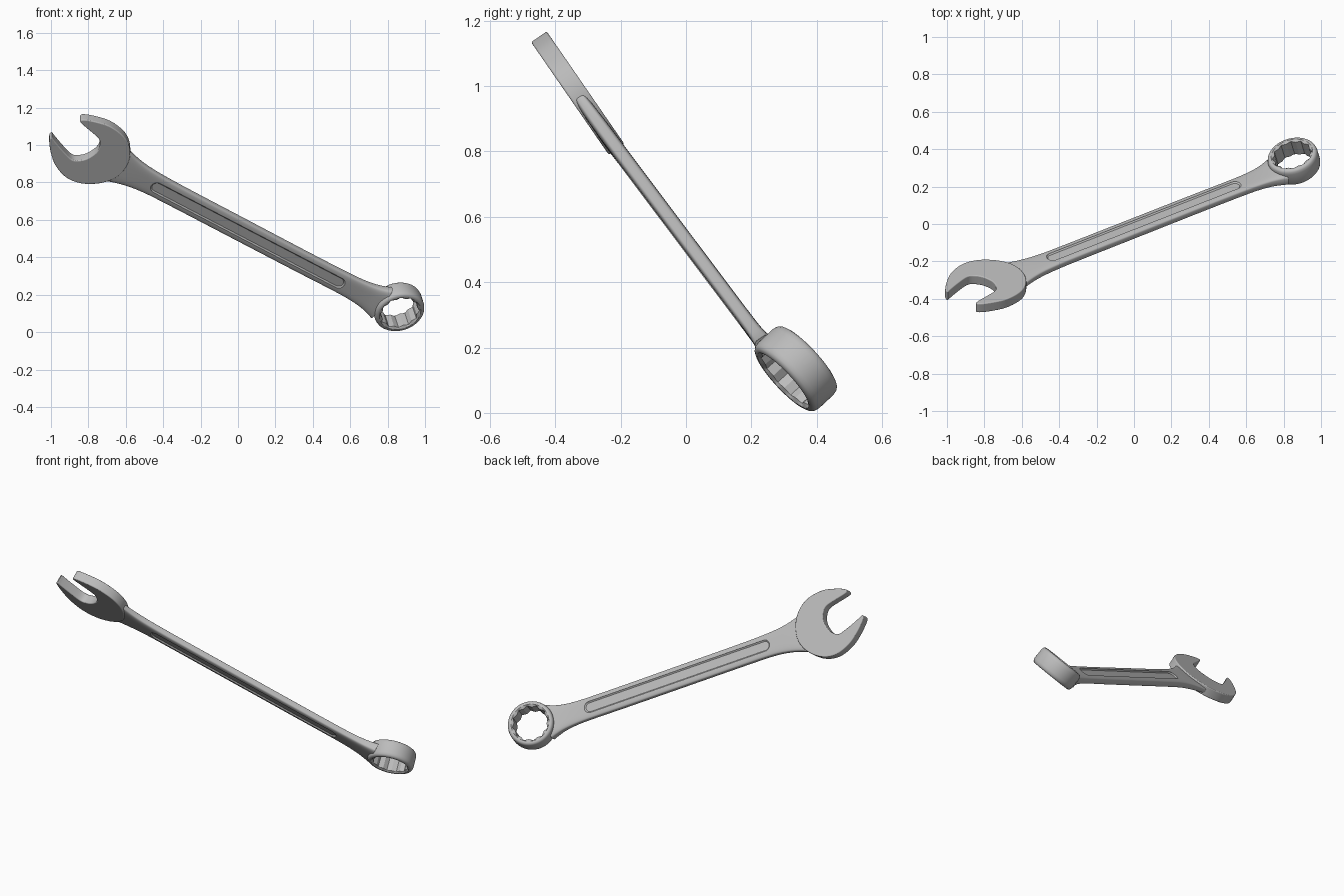
import bpy, bmesh, math
from mathutils import Matrix, Vector

if "Cube" in bpy.data.objects:
    bpy.data.objects.remove(bpy.data.objects["Cube"])

# Wrench frame: s along the handle, t across it, w out of the front face
e1, e2, n = Vector((1, 0, 0)), Vector((0, -.568, .823)), Vector((0, .823, .568))
u, v = .8405 * e1 - .5417 * e2, .5417 * e1 + .8405 * e2
FRAME = Matrix.Translation((0, -.032, .545)) @ Matrix((u, v, -n)).transposed().to_4x4()

steel = bpy.data.materials.new("steel grey")
steel.diffuse_color = (.5, .5, .5, 1)
steel.use_nodes = True
steel.node_tree.nodes["Principled BSDF"].inputs["Base Color"].default_value = steel.diffuse_color


def lean(s):
    """The handle leans slightly away from the plane of the jaw."""
    return -.03 * (s + .65) / 1.35


def finish(name, bm, matrix=FRAME):
    bmesh.ops.recalc_face_normals(bm, faces=bm.faces)
    me = bpy.data.meshes.new(name)
    bm.to_mesh(me)
    bm.free()
    me.materials.append(steel)
    ob = bpy.data.objects.new(name, me)
    bpy.context.collection.objects.link(ob)
    ob.matrix_world = matrix
    return ob


def loft(loops, close=False, caps=True):
    bm = bmesh.new()
    rows = [[bm.verts.new(p) for p in loop] for loop in loops]
    pairs = list(zip(rows, rows[1:])) + ([(rows[-1], rows[0])] if close else [])
    for a, b in pairs:
        for i in range(len(a)):
            j = (i + 1) % len(a)
            bm.faces.new((a[i], a[j], b[j], b[i]))
    if caps:
        bm.faces.new(rows[0])
        bm.faces.new(rows[-1])
    return bm


def spline(pts, steps, closed=True):
    """Catmull-Rom curve through the points."""
    out, k = [], len(pts)
    for i in range(k if closed else k - 1):
        q = [Vector(pts[(i + d) % k] if closed else pts[min(max(i + d, 0), k - 1)])
             for d in (-1, 0, 1, 2)]
        for j in range(steps):
            f = j / steps
            out.append(.5 * (2 * q[1] + (q[2] - q[0]) * f
                             + (2 * q[0] - 5 * q[1] + 4 * q[2] - q[3]) * f ** 2
                             + (3 * q[1] - q[0] - 3 * q[2] + q[3]) * f ** 3))
    return out if closed else out + [Vector(pts[-1])]


def bevel(ob, width, segments=3):
    m = ob.modifiers.new("round", 'BEVEL')
    m.width, m.segments, m.limit_method, m.angle_limit = width, segments, 'ANGLE', math.radians(50)


def smooth(ob, angle):
    bpy.ops.object.select_all(action='DESELECT')
    ob.select_set(True)
    bpy.context.view_layer.objects.active = ob
    bpy.ops.object.shade_smooth_by_angle(angle=math.radians(angle))


# Open jaw: outline of the outer curve, then the slot between the tips
outline = [(-1.165, -.055), (-1.12, -.108), (-1.055, -.162), (-.965, -.195), (-.875, -.182),
           (-.797, -.130), (-.748, -.062), (-.733, .01), (-.748, .09), (-.79, .155),
           (-.855, .197), (-.95, .212), (-1.04, .193), (-1.092, .172), (-1.104, .155),
           (-1.085, .143), (-1.02, .128), (-.955, .11), (-.928, .075), (-.921, .03),
           (-.938, -.025), (-.965, -.06), (-1.005, -.08), (-1.08, -.057), (-1.15, -.028),
           (-1.172, -.018), (-1.177, -.032)]
curve = spline(outline, 4)
jaw = finish("open_jaw", loft([[(p.x, p.y, w) for p in curve] for w in (-.029, .029)]))
bevel(jaw, .011)
smooth(jaw, 35)

# Handle: rounded-rectangle sections (s, half width, half thickness, t offset)
sections = [(-.85, .15, .018, .008), (-.80, .128, .020, .008), (-.74, .104, .022, .008),
            (-.66, .083, .023, .008), (-.56, .071, .023, .008), (-.40, .067, .023, .006),
            (0, .066, .023, .003), (.40, .065, .023, 0), (.66, .065, .023, 0),
            (.76, .069, .024, 0), (.83, .078, .027, 0), (.88, .092, .031, 0),
            (.915, .105, .034, 0)]
loops = []
for s, a, b, off in spline(sections, 4, closed=False):
    loop = []
    for i in range(40):
        c, d = math.cos(math.tau * i / 40), math.sin(math.tau * i / 40)
        loop.append((s, off + a * math.copysign(abs(c) ** .55, c),
                     lean(s) + b * math.copysign(abs(d) ** .42, d)))
    loops.append(loop)
handle = finish("handle", loft(loops))

# Long round-ended recess on both faces of the handle
for side, name in ((1, "front_recess_cutter"), (-1, "back_recess_cutter")):
    rows = []
    for r, h in ((.027, .0155), (.034, .021), (.040, .04)):
        row = []
        for i in range(32):
            ang = math.tau * (i + .5) / 32
            end = .64 if math.cos(ang) > 0 else -.52
            s = end + r * math.cos(ang)
            row.append((s, .004 - .005 * s + r * math.sin(ang), lean(s) + side * h))
        rows.append(row)
    cutter = finish(name, loft(rows))
    cutter.hide_render = True
    cutter.hide_set(True)
    cut = handle.modifiers.new("recess", 'BOOLEAN')
    cut.object, cut.operation, cut.solver = cutter, 'DIFFERENCE', 'EXACT'
smooth(handle, 35)


# Ring: rounded outside, twelve-point socket inside, tilted off the handle
def socket(ang):
    def hexagon(x):
        return .094 / math.cos((x + math.pi / 6) % (math.pi / 3) - math.pi / 6)
    return max(hexagon(ang), hexagon(ang + math.pi / 6))


half = .054
profile = [(.113, half), (.121, half), (.129, half - .004), (.134, half - .011),
           (.137, half - .024)]
profile += [(r, -w) for r, w in reversed(profile)]
profile += [(None, -half + .008), (None, half - .008)]  # socket wall rows
loops = []
for r, w in profile:
    loops.append([((r or socket(a)) * math.cos(a), (r or socket(a)) * math.sin(a), w)
                  for a in (math.tau * i / 96 for i in range(96))])
ring = finish("ring_end", loft(loops, close=True, caps=False),
              FRAME @ Matrix.Translation((1.015, .004, -.07)) @ Matrix.Rotation(math.radians(15), 4, 'Y'))
smooth(ring, 28)
